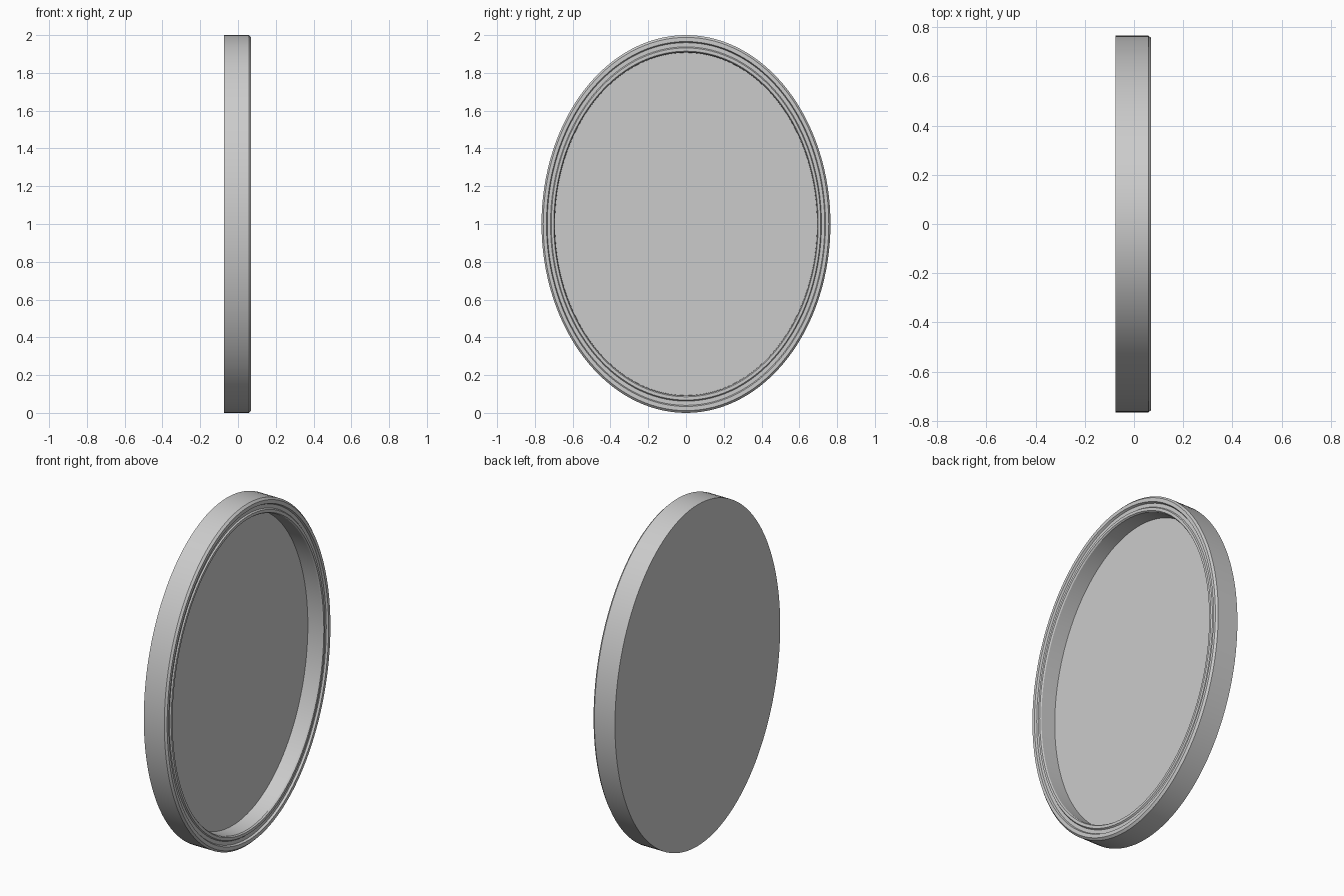
import bpy, bmesh, math

if "Cube" in bpy.data.objects:
    bpy.data.objects.remove(bpy.data.objects["Cube"])

RY, RZ, CZ, N = 0.765, 1.0, 1.0, 128


def ring(bm, x, s):
    return [bm.verts.new((x, s * RY * math.cos(2 * math.pi * i / N),
                          CZ + s * RZ * math.sin(2 * math.pi * i / N))) for i in range(N)]


def oval(name, profile, cap_start=False, cap_end=False):
    """Sweep an (x, scale) profile around the ellipse."""
    bm = bmesh.new()
    rings = [ring(bm, x, s) for x, s in profile]
    for a, b in zip(rings, rings[1:]):
        for i in range(N):
            j = (i + 1) % N
            bm.faces.new((a[i], a[j], b[j], b[i]))
    if cap_start:
        bm.faces.new(rings[0])
    if cap_end:
        bm.faces.new(rings[-1])
    bmesh.ops.recalc_face_normals(bm, faces=bm.faces)
    me = bpy.data.meshes.new(name)
    bm.to_mesh(me)
    bm.free()
    ob = bpy.data.objects.new(name, me)
    bpy.context.collection.objects.link(ob)
    bpy.context.view_layer.objects.active = ob
    ob.select_set(True)
    bpy.ops.object.shade_smooth_by_angle(angle=math.radians(25))
    ob.select_set(False)
    return ob


# Oval body: flat back, moulded stepped rim, recessed mirror face
oval("oval_mirror", [
    (-0.075, 1.0), (0.058, 1.0),        # outer wall
    (0.070, 0.988), (0.070, 0.966),     # chamfer and outer bead
    (0.058, 0.960), (0.058, 0.938),     # groove
    (0.066, 0.932), (0.066, 0.915),     # inner bead
    (0.058, 0.909), (-0.033, 0.907),    # inner wall
], cap_start=True, cap_end=True)
